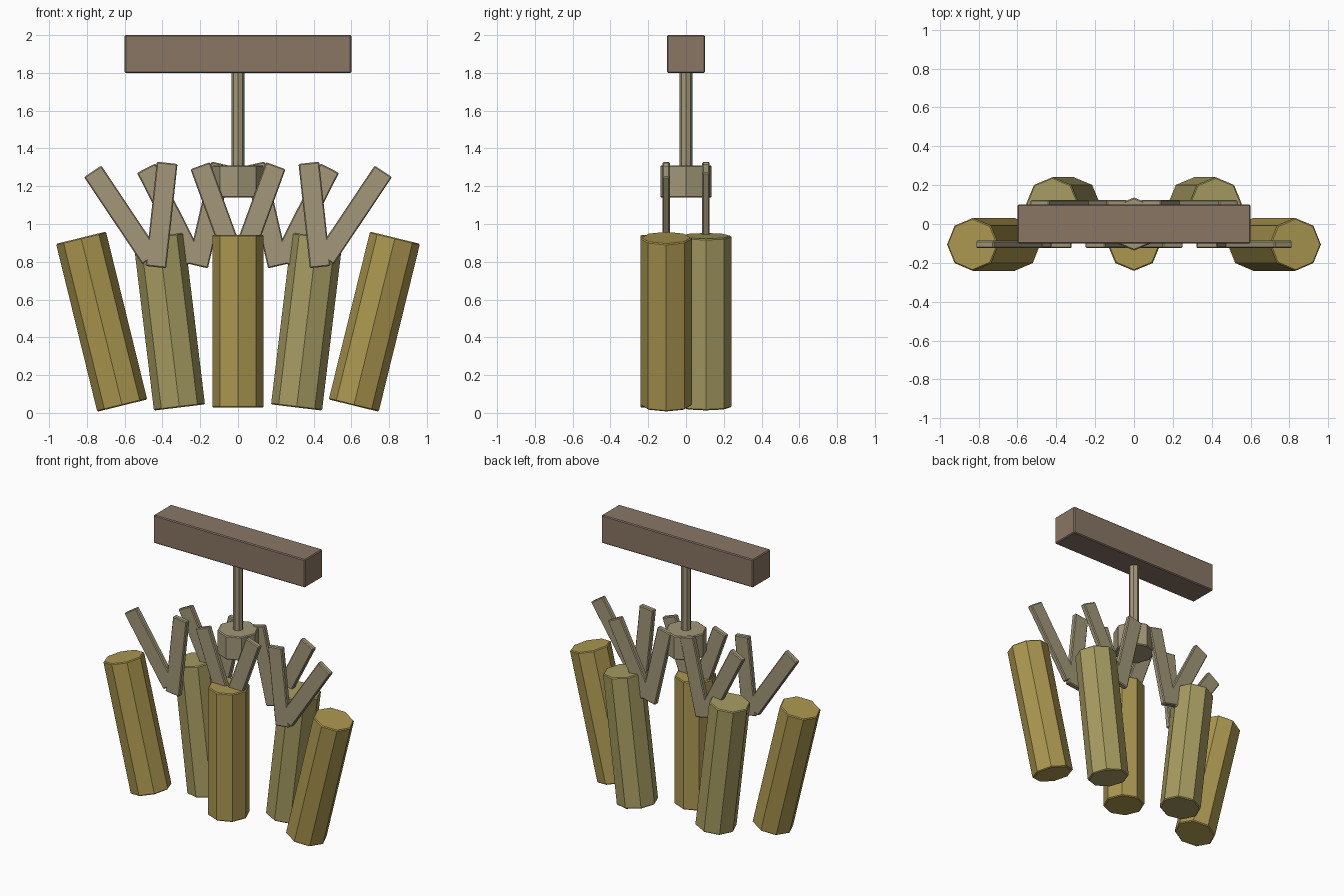
import bpy
from math import radians

if "Cube" in bpy.data.objects:
    bpy.data.objects.remove(bpy.data.objects["Cube"])


def material(name, color):
    m = bpy.data.materials.new(name)
    m.diffuse_color = (*color, 1)
    m.use_nodes = True
    m.node_tree.nodes["Principled BSDF"].inputs["Base Color"].default_value = m.diffuse_color
    return m


WOOD = material("wood", (0.25, 0.18, 0.13))
TAN = material("tan", (0.36, 0.31, 0.19))
GOLD = material("gold", (0.41, 0.31, 0.08))
PALE = material("pale_gold", (0.38, 0.33, 0.12))


def finish(name, mat, bevel=0.006):
    obj = bpy.context.object
    obj.name = name
    obj.data.materials.append(mat)
    b = obj.modifiers.new("edge_bevel", 'BEVEL')
    b.width = bevel
    b.segments = 1
    b.limit_method = 'ANGLE'
    b.angle_limit = radians(50)
    return obj


def box(name, loc, size, mat, tilt=0):
    bpy.ops.mesh.primitive_cube_add(size=1, location=loc, rotation=(0, radians(tilt), 0))
    bpy.context.object.scale = size
    bpy.ops.object.transform_apply(location=False, rotation=False, scale=True)
    return finish(name, mat)


def octagon(name, loc, radius, depth, mat, tilt=0):
    bpy.ops.mesh.primitive_cylinder_add(vertices=8, radius=radius, depth=depth,
                                        location=loc, rotation=(0, radians(tilt), 0))
    return finish(name, mat)


# Top beam, hanging rod and hub
box("top_beam", (0, 0, 1.9), (1.2, 0.2, 0.2), WOOD)
octagon("hanging_rod", (0, 0, 1.53), 0.034, 0.56, TAN)
octagon("hub", (0, 0, 1.225), 0.136, 0.17, TAN)

# Fanned bundles: tube x, tube z, V centre x, tilt, y side, material
fan = [("middle", 0.0, 0.485, 0.0, 0.0, -0.105, GOLD)]
for side, s in (("left", -1), ("right", 1)):
    fan.append((side + "_inner", s * 0.365, 0.483, s * 0.255, s * 6.9, 0.105, PALE))
    fan.append((side + "_outer", s * 0.722, 0.483, s * 0.51, s * 13.8, -0.105, GOLD))

for name, tx, tz, vx, tilt, y, mat in fan:
    octagon(name + "_tube", (tx, y, tz), 0.136, 0.915, mat, tilt)
    # Pair of flat strips opening in a V above each tube
    for half, s in (("a", -1), ("b", 1)):
        box(f"{name}_strip_{half}", (vx + s * 0.105, y, 1.048),
            (0.11, 0.038, 0.555), TAN, tilt + s * 20)
